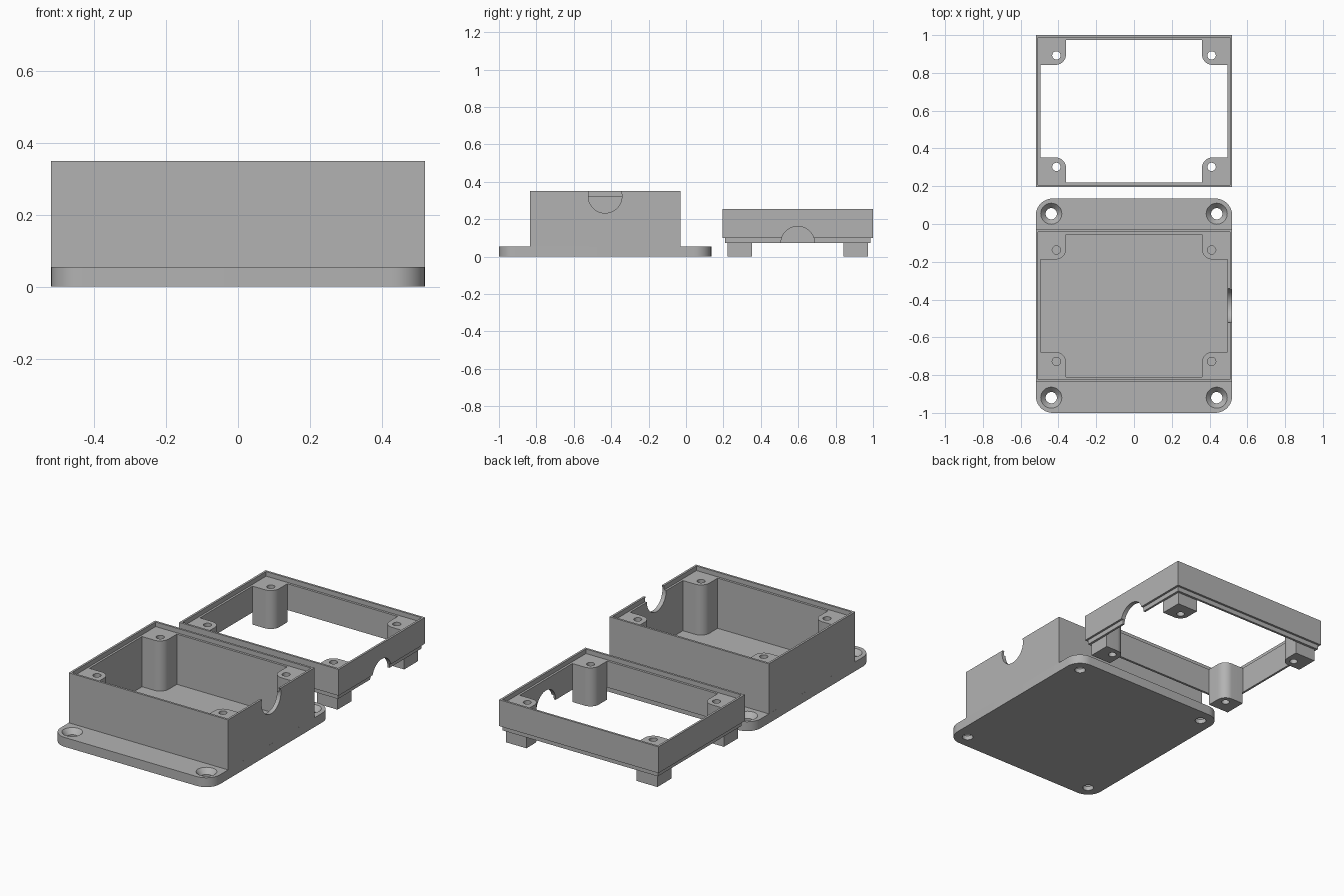
import bpy, bmesh, math

if "Cube" in bpy.data.objects:
    bpy.data.objects.remove(bpy.data.objects["Cube"])

grey = bpy.data.materials.new("plain grey")
grey.diffuse_color = (0.45, 0.45, 0.45, 1)
grey.use_nodes = True
grey.node_tree.nodes["Principled BSDF"].inputs["Base Color"].default_value = grey.diffuse_color

HX, HY = 0.52, 0.4025            # half size of both shells
IX, IY = 0.495, 0.3765           # half size of the cavity
SX, SY = 0.5075, 0.39            # half size of the interlocking step
PX, PY, PR = 0.36, 0.245, 0.055  # inner corner of the screw posts, rounding
BASE_Y, LID_Y = -0.4325, 0.5975
STEP = 0.027


def obj_from(bm, name):
    bmesh.ops.recalc_face_normals(bm, faces=bm.faces)
    me = bpy.data.meshes.new(name)
    bm.to_mesh(me)
    bm.free()
    me.materials.append(grey)
    ob = bpy.data.objects.new(name, me)
    bpy.context.collection.objects.link(ob)
    return ob


def prism(name, pts, cy, z0, z1):
    bm = bmesh.new()
    f = bm.faces.new([bm.verts.new((x, y + cy, z0)) for x, y in pts])
    ext = bmesh.ops.extrude_face_region(bm, geom=[f])["geom"]
    bmesh.ops.translate(bm, vec=(0, 0, z1 - z0),
                        verts=[v for v in ext if isinstance(v, bmesh.types.BMVert)])
    return obj_from(bm, name)


def cone(name, loc, r0, r1, depth, along_x=False, seg=32):
    bm = bmesh.new()
    bmesh.ops.create_cone(bm, cap_ends=True, segments=seg, radius1=r0, radius2=r1, depth=depth)
    ob = obj_from(bm, name)
    ob.location = loc
    if along_x:
        ob.rotation_euler = (0, math.pi / 2, 0)
    return ob


def mirrored(quad):
    """Close an outline from its first-quadrant points (counter-clockwise)."""
    out = list(quad)
    out += [(-x, y) for x, y in reversed(quad)]
    out += [(-x, -y) for x, y in quad]
    out += [(x, -y) for x, y in reversed(quad)]
    return out


def rect(x, y):
    return mirrored([(x, y)])


def arc(cx, cy, r, a0, a1, n=10):
    return [(cx + r * math.cos(math.radians(a0 + (a1 - a0) * i / n)),
             cy + r * math.sin(math.radians(a0 + (a1 - a0) * i / n))) for i in range(n + 1)]


def combine(target, tool, op):
    bpy.context.view_layer.update()
    m = target.modifiers.new("bool", 'BOOLEAN')
    m.object, m.operation, m.solver = tool, op, 'EXACT'
    bpy.ops.object.select_all(action='DESELECT')
    bpy.context.view_layer.objects.active = target
    target.select_set(True)
    bpy.ops.object.modifier_apply(modifier=m.name)
    bpy.data.objects.remove(tool)


def finish(ob):
    bpy.ops.object.select_all(action='DESELECT')
    bpy.context.view_layer.objects.active = ob
    ob.select_set(True)
    bpy.ops.object.shade_smooth_by_angle(angle=math.radians(30))


# Cavity outline: a rectangle with a rounded post left standing in each corner
cavity = mirrored([(IX, PY)] + arc(PX + PR, PY + PR, PR, 270, 180) + [(PX, IY)])
corners = [(sx, sy) for sx in (-1, 1) for sy in (-1, 1)]

# Lower shell with mounting flange
FH, top = 0.055, 0.35
base = prism("base_box", mirrored(arc(HX - 0.09, 0.5675 - 0.09, 0.09, 0, 90)), BASE_Y, 0, FH)
combine(base, prism("body", rect(HX - 0.0001, HY), BASE_Y, 0.01, top), 'UNION')
combine(base, prism("cut", cavity, BASE_Y, 0.027, top + 0.1), 'DIFFERENCE')
combine(base, prism("cut", rect(SX, SY), BASE_Y, top - STEP, top + 0.1), 'DIFFERENCE')
combine(base, cone("cut", (0.51, BASE_Y, top - STEP), 0.09, 0.09, 0.1, True, 48), 'DIFFERENCE')
for sx, sy in corners:
    # blind screw hole in the post, countersunk hole in the flange
    combine(base, cone("cut", (sx * 0.411, BASE_Y + sy * 0.295, 0.3), 0.022, 0.022, 0.4), 'DIFFERENCE')
    fx, fy = sx * 0.438, BASE_Y + sy * 0.487
    combine(base, cone("cut", (fx, fy, 0.03), 0.03, 0.03, 0.2), 'DIFFERENCE')
    combine(base, cone("cut", (fx, fy, 0.0425), 0.0255, 0.0645, 0.045), 'DIFFERENCE')
finish(base)

# Upper frame: stepped lip below, recess above, posts reaching the ground
lip, top = 0.072, 0.254
lid = prism("upper_frame", rect(HX, HY), LID_Y, lip + STEP, top)
combine(lid, prism("lip", rect(SX, SY), LID_Y, lip, 0.15), 'UNION')
combine(lid, prism("legs", rect(IX - 0.0005, IY - 0.0005), LID_Y, 0, 0.16), 'UNION')
combine(lid, prism("cut", cavity, LID_Y, -0.1, top + 0.1), 'DIFFERENCE')
combine(lid, prism("cut", rect(SX, SY), LID_Y, top - STEP, top + 0.1), 'DIFFERENCE')
combine(lid, cone("cut", (0.51, LID_Y, lip), 0.09, 0.09, 0.1, True, 48), 'DIFFERENCE')
for sx, sy in corners:
    combine(lid, cone("cut", (sx * 0.411, LID_Y + sy * 0.295, 0.1), 0.022, 0.022, 0.6), 'DIFFERENCE')
finish(lid)
